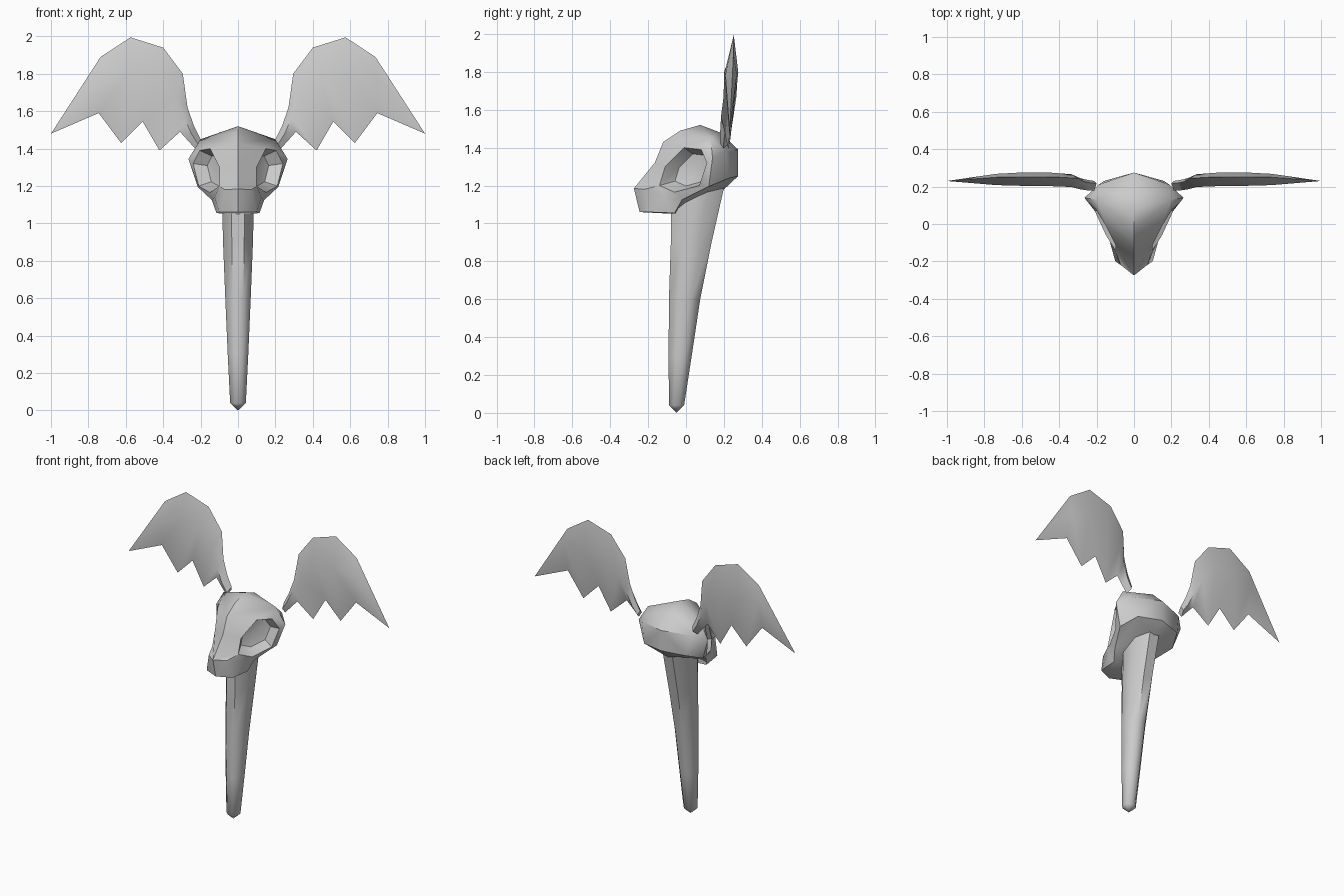
import bpy, bmesh, math
from mathutils import Vector

if "Cube" in bpy.data.objects:
    bpy.data.objects.remove(bpy.data.objects["Cube"])

bone = bpy.data.materials.new("bone_grey")
bone.diffuse_color = (0.6, 0.6, 0.6, 1)
bone.use_nodes = True
bone.node_tree.nodes["Principled BSDF"].inputs["Base Color"].default_value = bone.diffuse_color


def make(name, verts, faces, mirror=False, angle=40):
    bm = bmesh.new()
    vs = [bm.verts.new(v) for v in verts]
    for f in faces:
        bm.faces.new([vs[i] for i in f])
    if mirror:
        geom = bm.verts[:] + bm.edges[:] + bm.faces[:]
        bmesh.ops.mirror(bm, geom=geom, axis='X', merge_dist=0.0005)
        bmesh.ops.remove_doubles(bm, verts=bm.verts[:], dist=0.0005)
    bmesh.ops.recalc_face_normals(bm, faces=bm.faces[:])
    me = bpy.data.meshes.new(name)
    bm.to_mesh(me)
    bm.free()
    me.materials.append(bone)
    ob = bpy.data.objects.new(name, me)
    bpy.context.collection.objects.link(ob)
    bpy.ops.object.select_all(action='DESELECT')
    ob.select_set(True)
    bpy.context.view_layer.objects.active = ob
    bpy.ops.object.shade_smooth_by_angle(angle=math.radians(angle))
    return ob


# Handle: tapered eight-sided shaft leaning back (z, front y, back y, half width)
rings = [(0.04, -0.09, -0.01, 0.042), (0.3, -0.092, 0.03, 0.055),
         (0.6, -0.09, 0.075, 0.068), (0.9, -0.08, 0.135, 0.08), (1.23, -0.08, 0.21, 0.088)]
N = 8
hv, hf = [], []
for z, y0, y1, w in rings:
    for k in range(N):
        a = 2 * math.pi * (k + 0.5) / N
        c = 1 / math.cos(math.pi / N)
        hv.append((w * c * math.cos(a), (y0 + y1) / 2 + (y1 - y0) / 2 * c * math.sin(a), z))
for r in range(len(rings) - 1):
    for k in range(N):
        a, b = r * N + k, r * N + (k + 1) % N
        hf.append((a, b, b + N, a + N))
hv.append((0, -0.05, 0))
hf += [(k, (k + 1) % N, len(hv) - 1) for k in range(N)]
hf.append(tuple(range((len(rings) - 1) * N, len(rings) * N)))
make("handle", hv, hf, angle=50)

# Skull: right half from centre line, eye rim and side points, then mirrored
P = {
    "m0": (0, -.245, 1.06), "m1": (0, -.275, 1.185), "m2": (0, -.165, 1.32), "m3": (0, -.12, 1.43),
    "m4": (0, -.03, 1.49), "m5": (0, .075, 1.52), "m6": (0, .18, 1.48), "m7": (0, .275, 1.39),
    "m8": (0, .275, 1.25), "m9": (0, .19, 1.17), "m10": (0, -.055, 1.05),
    "e0": (.10, -.14, 1.20), "e1": (.10, -.11, 1.30), "e2": (.15, -.01, 1.40), "e3": (.205, .08, 1.39),
    "e4": (.24, .11, 1.32), "e5": (.21, .07, 1.20), "e6": (.15, -.06, 1.165),
    "t": (.2, .13, 1.45), "w": (.265, .14, 1.345), "b1": (.19, .21, 1.38), "b2": (.16, .23, 1.24),
    "l": (.215, .12, 1.195), "c": (.14, -.02, 1.125),
    "s0": (.115, -.06, 1.055), "s1": (.125, -.11, 1.14), "s2": (.10, -.20, 1.06), "s3": (.07, -.22, 1.18),
}
quads = """m0 m1 s3 s2;m1 m2 e1 e0;m1 e0 s3;m2 m3 e2 e1;m3 m4 t e2;m4 m5 t;m5 m6 t;m6 m7 b1 t;
m7 m8 b2 b1;t b1 w;b1 b2 w;e2 t e3;e3 t w e4;w l e5 e4;b2 l w;e6 e5 l c;e0 e6 c s1;s3 e0 s1 s2;
s1 c s0;s2 s1 s0;m0 s2 s0 m10;m10 s0 c m9;c l b2 m9;m9 b2 m8"""
# Eye socket: shrunken rim pushed inward, closed by a floor
rim = [Vector(P["e%d" % i]) for i in range(7)]
mid = sum(rim, Vector()) / 7
inward = Vector((-0.055, 0.045, 0))
for i, p in enumerate(rim):
    P["i%d" % i] = mid + (p - mid) * 0.72 + inward
    quads += ";e%d e%d i%d i%d" % (i, (i + 1) % 7, (i + 1) % 7, i)
    quads += ";i%d i%d f" % (i, (i + 1) % 7)
P["f"] = mid + inward * 1.3
names = list(P)
make("skull", [P[n] for n in names],
     [[names.index(n) for n in q.split()] for q in quads.split(";")], mirror=True, angle=42)

# Wings: leading edge, scalloped trailing edge and a bulge between them
upper = [(.2, 1.45), (.235, 1.52), (.27, 1.62), (.295, 1.8), (.40, 1.94), (.575, 1.995), (.735, 1.89)]
lower = [(.225, 1.395), (.265, 1.44), (.31, 1.49), (.42, 1.39), (.51, 1.545), (.625, 1.43), (.745, 1.59)]
centre = [.205, .208, .215, .232, .238, .24, .238]
half = [.025, .028, .03, .034, .036, .036, .03]
blend = [.5, .5, .42, .32, .35, .35, .35]
tip = (1.0, .23, 1.48)
for side, s in (("left", -1), ("right", 1)):
    wv, wf = [], []
    for (ux, uz), (lx, lz), y, h, k in zip(upper, lower, centre, half, blend):
        mx, mz = ux + (lx - ux) * k, uz + (lz - uz) * k
        wv += [(s * ux, y + .012, uz), (s * mx, y - h, mz),
               (s * lx, y - .008, lz), (s * mx, y + h, mz)]
    n = len(upper)
    for r in range(n - 1):
        for k in range(4):
            a, b = r * 4 + k, r * 4 + (k + 1) % 4
            wf.append((a, b, b + 4, a + 4))
    wv.append((s * tip[0], tip[1], tip[2]))
    wf += [((n - 1) * 4 + k, (n - 1) * 4 + (k + 1) % 4, 4 * n) for k in range(4)]
    wf.append((0, 1, 2, 3))
    make(side + "_wing", wv, wf, angle=50)
